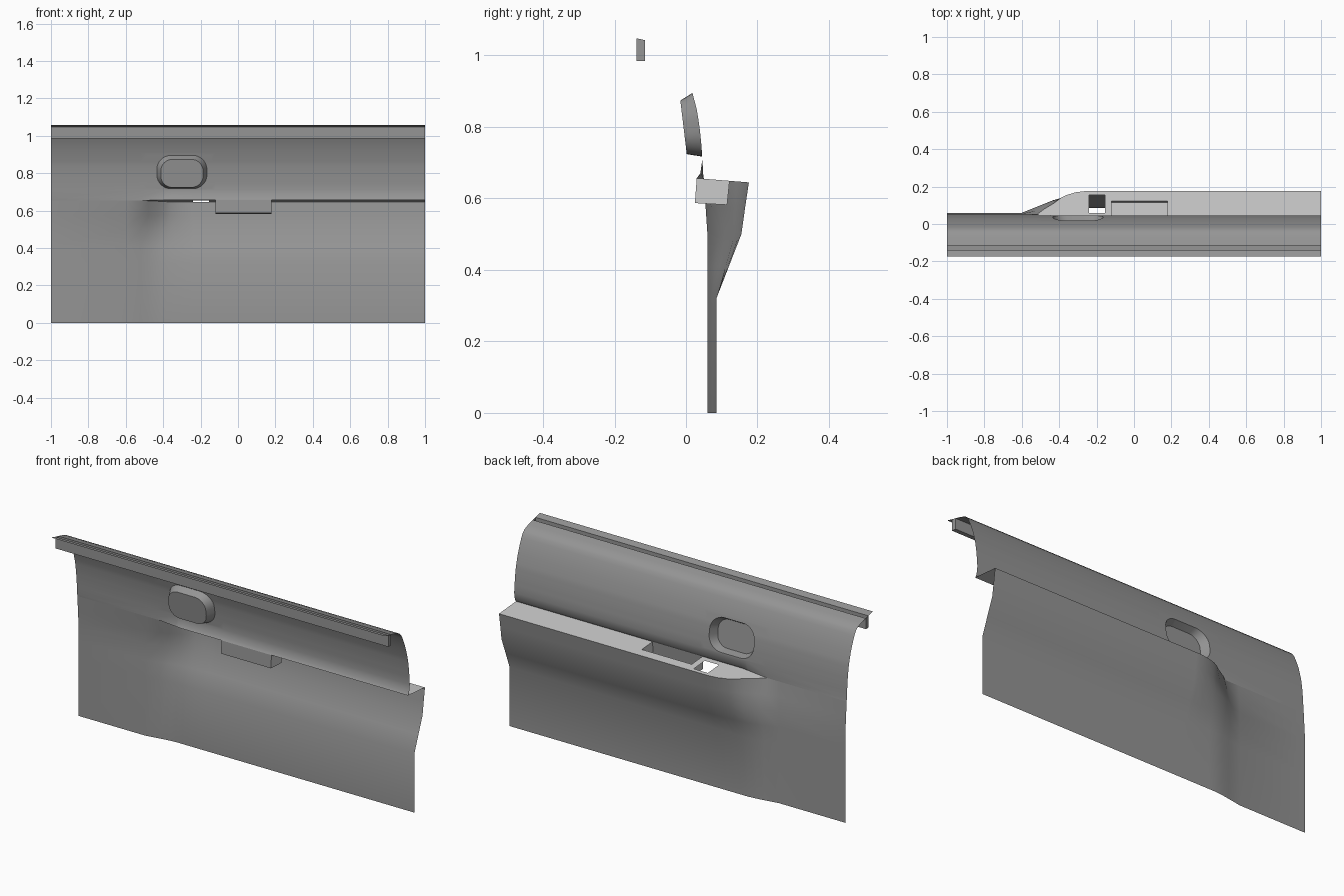
import bpy, bmesh
from math import cos, sin, pi
from mathutils import Vector

if "Cube" in bpy.data.objects:
    bpy.data.objects.remove(bpy.data.objects["Cube"])


def material(name, v):
    m = bpy.data.materials.new(name)
    m.diffuse_color = (v, v, v, 1)
    m.use_nodes = True
    m.node_tree.nodes["Principled BSDF"].inputs["Base Color"].default_value = m.diffuse_color
    return m


DARK = material("dark_trim", .30)
LIGHT = material("light_trim", .90)


def make(name, polys, mat, facing=(0, 1, 0), angle=35, recalc=True):
    """Join loose polygons into one welded open sheet facing a given way."""
    bm = bmesh.new()
    for p in polys:
        bm.faces.new([bm.verts.new(v) for v in p])
    bmesh.ops.remove_doubles(bm, verts=bm.verts, dist=0.0005)
    if recalc:
        bmesh.ops.recalc_face_normals(bm, faces=bm.faces)
    bm.normal_update()
    if sum(f.normal.dot(Vector(facing)) * f.calc_area() for f in bm.faces) < 0:
        bmesh.ops.reverse_faces(bm, faces=bm.faces)
    me = bpy.data.meshes.new(name)
    bm.to_mesh(me)
    bm.free()
    me.materials.append(mat)
    ob = bpy.data.objects.new(name, me)
    bpy.context.collection.objects.link(ob)
    bpy.ops.object.select_all(action='DESELECT')
    ob.select_set(True)
    bpy.context.view_layer.objects.active = ob
    bpy.ops.object.shade_smooth_by_angle(angle=angle * pi / 180)
    return ob


def loft(rows, closed=False):
    """Quads between successive equal-length rows of points."""
    out = []
    for a, b in zip(rows, rows[1:]):
        n = len(a)
        for i in range(n if closed else n - 1):
            j = (i + 1) % n
            out.append((a[i], a[j], b[j], b[i]))
    return out


def interp(table, t):
    if t <= table[0][0]:
        return table[0][1]
    for (a, va), (b, vb) in zip(table, table[1:]):
        if t <= b:
            return va + (vb - va) * (t - a) / (b - a)
    return table[-1][1]


# Shape tables: (position, depth)
SHEET = [(.71, .046), (.75, .043), (.80, .038), (.85, .030), (.91, .014),
         (.95, -.001), (.985, -.016), (1.005, -.027), (1.02, -.042)]
INNER = [(-.52, .05), (-.36, .03)]
OUTER = [(-.52, .05), (-.48, .08), (-.43, .11), (-.39, .14), (-.36, .155), (-.31, .17), (-.26, .176)]
BULGE = [(-.6, .06), (-.52, .092), (-.43, .128), (-.36, .143), (-.26, .155)]
FOOT = [(-.6, .06), (-.45, .085)]
XS = [-.52, -.48, -.43, -.39, -.36, -.31, -.26, -.24, -.155, -.12, .18, 1]
PX0, PX1, PZ0, PZ1 = -.52, -.12, .71, .91


def shelf_pt(x, y):
    return (x, y, .659 - .08 * y)


def sheet_pt(x, z):
    return (x, interp(SHEET, z), z)


def rounded(cx, cz, hx, hz, r):
    """Rounded rectangle in x and z, nine points per corner."""
    pts = []
    for c, (sx, sz) in enumerate([(1, 1), (-1, 1), (-1, -1), (1, -1)]):
        for k in range(9):
            a = (c + k / 8) * pi / 2
            pts.append((cx + sx * (hx - r) + r * cos(a), cz + sz * (hz - r) + r * sin(a)))
    return pts


# Upper panel: rings from the handle opening out to a rectangular patch
hole = rounded(-.30, .806, .134, .089, .075)
frame = []
for i, (x, z) in enumerate(hole):
    c, k = divmod(i, 9)
    ex = PX1 if c in (0, 3) else PX0
    ez = PZ1 if c in (0, 1) else PZ0
    on_x_side = (k < 4) == (c in (0, 2))
    frame.append((ex, ez) if k == 4 else (ex, z) if on_x_side else (x, ez))
rings = []
for t in (0, .33, .67, 1):
    rings.append([sheet_pt(a[0] + (b[0] - a[0]) * t, a[1] + (b[1] - a[1]) * t)
                  for a, b in zip(hole, frame)])
upper = loft(rings, True)

# plain strips left, right, above and below the patch
xs = sorted({round(x, 4) for x, z in frame})
zs = sorted({round(z, 4) for x, z in frame})
tops = [z for z, _ in SHEET if z >= PZ1]
for x0, x1 in ((-1, PX0), (PX1, 1)):
    upper += loft([[sheet_pt(x, z) for z in zs + tops[1:]] for x in (x0, x1)])
upper += loft([[sheet_pt(x, z) for x in xs] for z in tops])
wide = [-1] + xs + [1]
low = [shelf_pt(x, interp(INNER, x)) for x in wide]
mid = [(x, p[1] * .4 + .028, p[2] * .5 + .342) for x, p in zip(wide, low)]
upper += loft([low, mid, [sheet_pt(x, PZ0) for x in wide]])

# sloping top edge of the sheet
brow = [(-.042, 1.02), (-.075, 1.033), (-.115, 1.043)]
upper += loft([[(x, y, z) for x in wide] for y, z in brow])
make("upper_panel", upper, DARK)

# Handle recess: tapered wall and flat floor
floor = [(x, .002 - (z - .725) * .12, z)
         for x, z in rounded(-.30, .799, .113, .075, .062)]
make("handle_recess", loft([rings[0], floor], True) + [floor], DARK)

# Top seal channel with front flange and end caps
groove = [(-.115, 1.043), (-.115, .985), (-.138, .985), (-.138, 1.048), (-.175, 1.058)]
channel = loft([[(x, y, z) for y, z in groove] for x in (-1, 1)])
channel += [[(x, y, z) for y, z in groove[:4]] for x in (-1, 1)]
make("seal_channel", channel, DARK, (0, 0, 1))

# Lower panel: flat foot swelling out under the armrest
rows = []
for x in [-1, -.6] + XS:
    f, b, o = interp(FOOT, x), interp(BULGE, x), interp(OUTER, x)
    rows.append([(x, f, 0), (x, f, .32), (x, f + (b - f) * .5, .41), (x, b, .5),
                 (x, b + (o - b) * .5, .575), shelf_pt(x, o)])
make("lower_panel", loft(rows), DARK, angle=50)

# Armrest shelf: strips, leaving the switch hole and the pull recess open
shelf = []
for x0, x1 in zip(XS, XS[1:]):
    spans = [(None, None)]
    if x0 == -.24:
        spans = [(None, .06), (.155, None)]
    elif x0 == -.12:
        spans = [(.122, None)]
    for a, b in spans:
        p = [(x, interp(INNER, x) if a is None else a,
              interp(OUTER, x) if b is None else b) for x in (x0, x1)]
        q = [shelf_pt(p[0][0], p[0][1]), shelf_pt(p[1][0], p[1][1]),
             shelf_pt(p[1][0], p[1][2]), shelf_pt(p[0][0], p[0][2])]
        if x0 == XS[0]:
            q.pop(0)
        shelf.append(q)
make("armrest_shelf", shelf, LIGHT, (0, 0, 1), recalc=False)

# Pull recess: box sunk in the shelf, its front wall in the panel colour
rim = [shelf_pt(x, y) for x, y in [(-.12, .03), (.18, .03), (.18, .122), (-.12, .122)]]
base = [(-.12, .025, .587), (.18, .025, .587), (.18, .115, .582), (-.12, .115, .582)]
walls = loft([rim, base], True)
make("recess_front", walls[:1], DARK)
make("pull_recess", walls[1:] + [base], LIGHT, (0, 0, 1))
